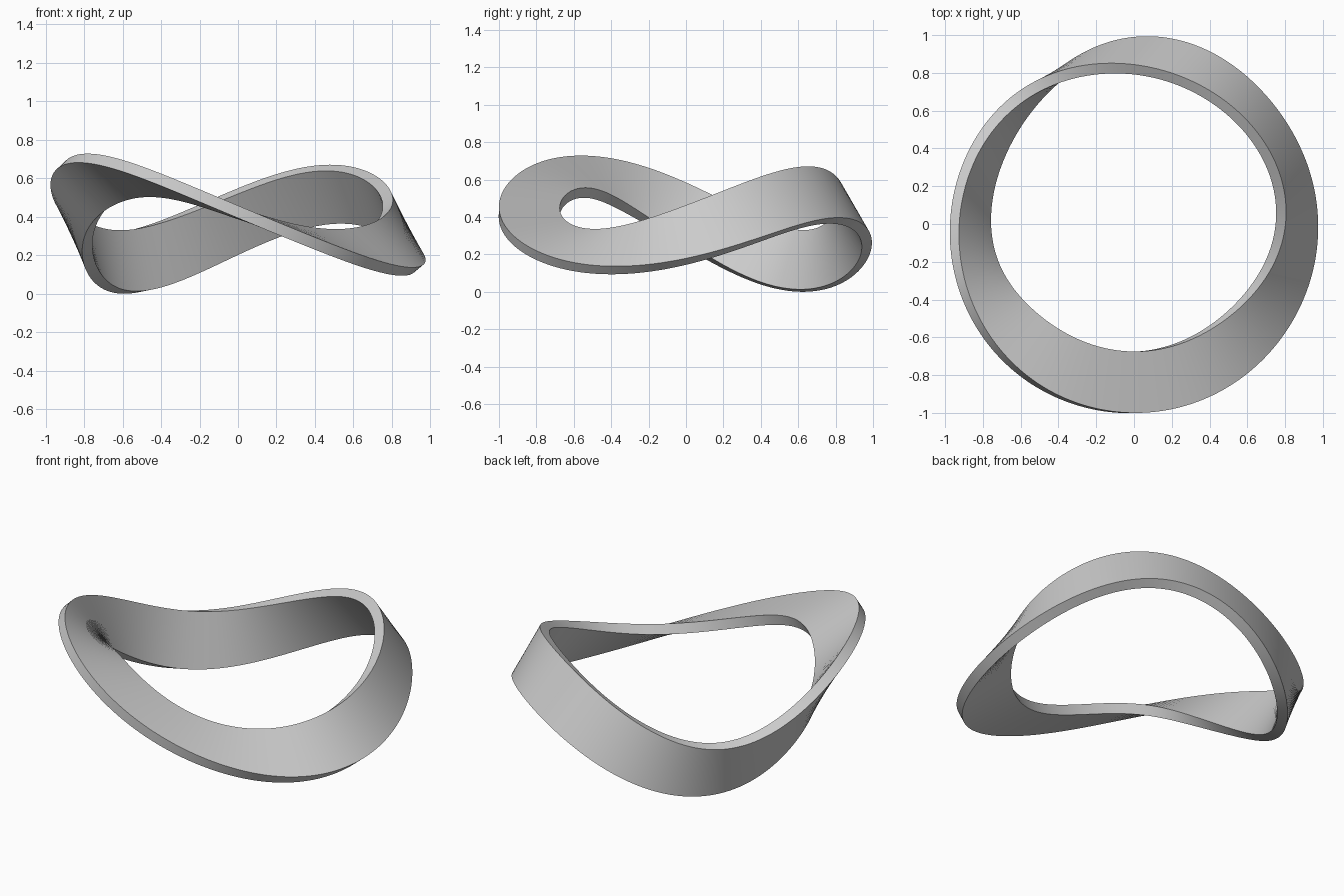
import bpy, bmesh, math
from mathutils import Vector

if "Cube" in bpy.data.objects:
    bpy.data.objects.remove(bpy.data.objects["Cube"])

W, T, N = 0.325, 0.06, 240        # band width, thickness, sections

# Values every 30 degrees: radius, height, twist of the band centre line
R = [.86, .865, .878, .893, .883, .857, .863, .855, .844, .838, .832, .84]
Z = [.295, .48, .54, .365, .225, .22, .415, .61, .605, .41, .305, .245]
PHI = [121, 121, 121, 118, 88, 67, 60, 42, 20, 1, -18, -38]
# the twist loses 180 degrees per loop; keep only the periodic part
PHI = [p + 15 * i for i, p in enumerate(PHI)]


def sample(tab, a, order=4):
    """Smooth periodic curve (low harmonics) through a table of values."""
    n, val = len(tab), sum(tab) / len(tab)
    for h in range(1, order + 1):
        val += sum(t * math.cos(h * (a - 2 * math.pi * i / n)) for i, t in enumerate(tab)) * 2 / n
    return val


def centre(a):
    r = sample(R, a)
    return Vector((r * math.cos(a), r * math.sin(a), sample(Z, a, 3)))


# Sweep a rectangle that makes half a turn round the loop
bm = bmesh.new()
rings = []
for k in range(N):
    a = 2 * math.pi * k / N
    phi = math.radians(sample(PHI, a)) - a / 2
    tan = (centre(a + .01) - centre(a - .01)).normalized()
    out = Vector((math.cos(a), math.sin(a), 0))
    out = (out - tan * out.dot(tan)).normalized()
    up = out.cross(tan)
    wide = out * math.cos(phi) + up * math.sin(phi)
    thin = up * math.cos(phi) - out * math.sin(phi)
    rings.append([bm.verts.new(centre(a) + wide * (W/2 * s) + thin * (T/2 * t))
                  for s, t in ((1, 1), (-1, 1), (-1, -1), (1, -1))])
for k in range(N):
    p, q = rings[k], rings[(k + 1) % N]
    shift = 2 if k == N - 1 else 0      # half-turn closure
    for j in range(4):
        bm.faces.new((p[j], p[(j+1) % 4], q[(j+1+shift) % 4], q[(j+shift) % 4]))
bmesh.ops.recalc_face_normals(bm, faces=bm.faces)

# Stand on the ground
low = min(v.co.z for v in bm.verts)
bmesh.ops.translate(bm, verts=bm.verts, vec=(0, 0, -low))

mesh = bpy.data.meshes.new("twisted_band")
bm.to_mesh(mesh)
bm.free()
band = bpy.data.objects.new("twisted_band", mesh)
bpy.context.collection.objects.link(band)
bpy.context.view_layer.objects.active = band
band.select_set(True)
bpy.ops.object.shade_smooth_by_angle(angle=math.radians(35))
